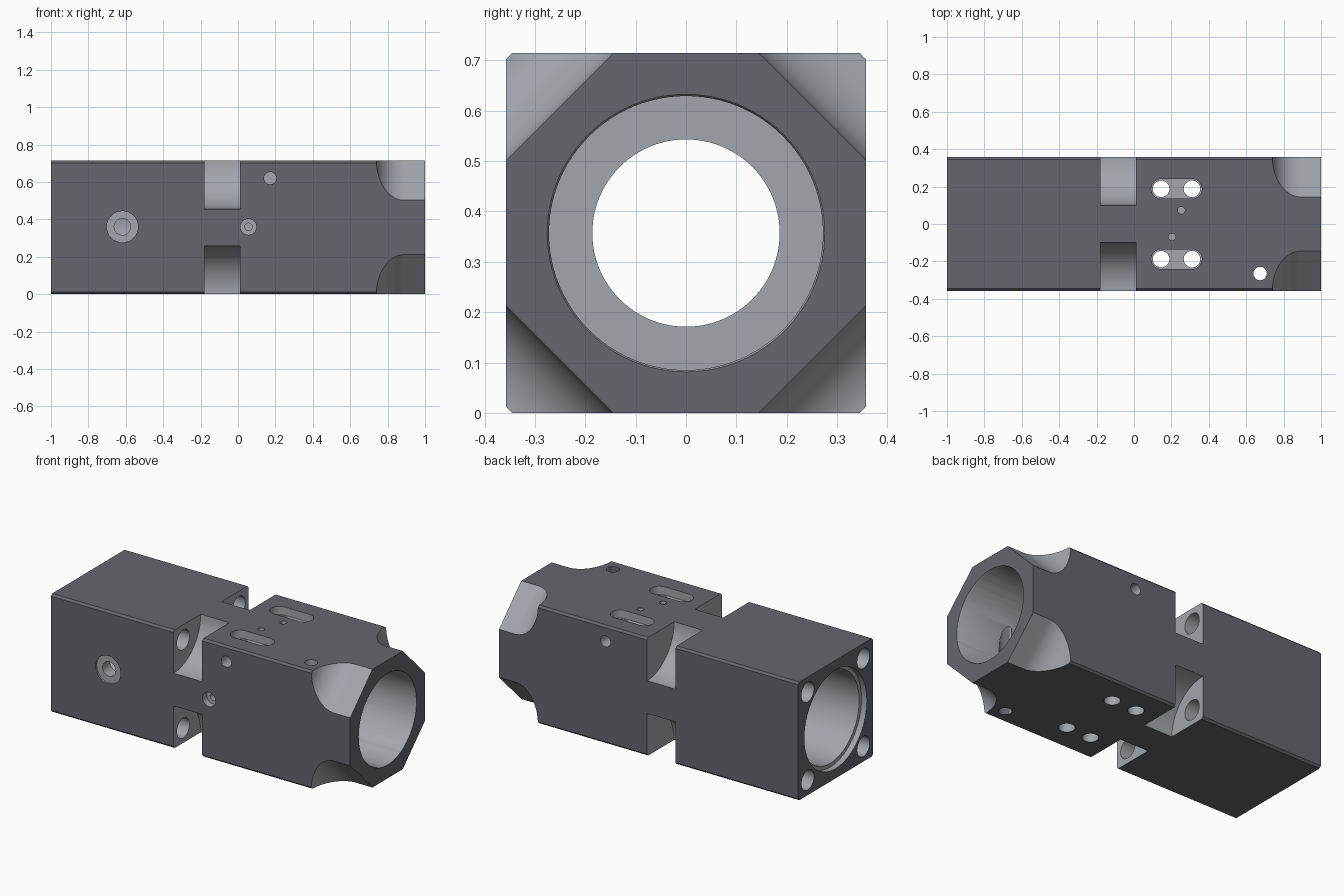
import bpy, bmesh
from math import pi, sin, cos, sqrt
from mathutils import Vector, Matrix

if "Cube" in bpy.data.objects:
    bpy.data.objects.remove(bpy.data.objects["Cube"])

H = 0.357           # half width of the square section
CZ = H              # height of the long axis


def make(name, bm):
    bmesh.ops.recalc_face_normals(bm, faces=bm.faces[:])
    me = bpy.data.meshes.new(name)
    bm.to_mesh(me)
    bm.free()
    ob = bpy.data.objects.new(name, me)
    bpy.context.collection.objects.link(ob)
    return ob


def prism(name, pts, vec):
    bm = bmesh.new()
    face = bm.faces.new([bm.verts.new(p) for p in pts])
    ext = bmesh.ops.extrude_face_region(bm, geom=[face])
    bmesh.ops.translate(bm, vec=Vector(vec),
                        verts=[v for v in ext["geom"] if isinstance(v, bmesh.types.BMVert)])
    return make(name, bm)


def cylinder(name, a, b, r, r2=None, n=32):
    a, b = Vector(a), Vector(b)
    d = b - a
    m = Matrix.Translation((a + b) / 2) @ d.to_track_quat('Z', 'Y').to_matrix().to_4x4()
    bm = bmesh.new()
    bmesh.ops.create_cone(bm, cap_ends=True, segments=n, radius1=r,
                          radius2=r if r2 is None else r2, depth=d.length, matrix=m)
    return make(name, bm)


# Square body with small chamfers on the long edges
c = 0.012
k = H - c
outline = [(k, H), (H, k), (H, -k), (k, -H), (-k, -H), (-H, -k), (-H, k), (-k, H)]
body = prism("cylinder_housing", [(-1, y, CZ + z) for y, z in outline], (2, 0, 0))


def cut(cutter):
    cutter.hide_render = True
    mod = body.modifiers.new("cut", 'BOOLEAN')
    mod.operation, mod.solver, mod.object = 'DIFFERENCE', 'EXACT', cutter
    bpy.context.view_layer.objects.active = body
    bpy.ops.object.modifier_apply(modifier=mod.name)
    bpy.data.objects.remove(cutter)


def drill(a, b, r, n=32):
    cut(cylinder("cutter", a, b, r, n=n))


# Main bores: narrow middle, wide right chamber, wide left chamber with lip
drill((-0.5, 0, CZ), (0.5, 0, CZ), 0.186, 96)
drill((0.03, 0, CZ), (1.1, 0, CZ), 0.272, 96)
drill((-1.1, 0, CZ), (-0.24, 0, CZ), 0.275, 96)
drill((-1.1, 0, CZ), (-0.965, 0, CZ), 0.298, 96)
cut(cylinder("cutter", (0.99, 0, CZ), (1.01, 0, CZ), 0.27, 0.281, 96))

for sy in (-1, 1):
    for sz in (-1, 1):
        # Round corner notch in the middle and the screw hole leading to it
        drill((-0.18, sy * H, CZ + sz * H), (0.01, sy * H, CZ + sz * H), 0.258, 96)
        p = (sy * 0.266, CZ + sz * 0.266)
        drill((-1.1, *p), (-0.1, *p), 0.06)
        # Scooped corner at the right end, leaving an octagonal face
        R, low = 0.15, 0.355
        prof = [(0.74 + R - R * cos(t * pi / 48), low + R - R * sin(t * pi / 48)) for t in range(25)]
        prof += [(1.1, low), (1.1, 0.7), (0.74, 0.7)]
        q = 1 / sqrt(2)
        out, side = Vector((0, sy * q, sz * q)), Vector((0, -sz * q, sy * q))
        base = Vector((0, 0, CZ)) - side * 0.5
        cut(prism("cutter", [base + Vector((x, 0, 0)) + out * d for x, d in prof], side))

# Long pockets on top, each with two holes running through into the chamber and out below
for sy in (-1, 1):
    y, r = sy * 0.188, 0.053
    pts = []
    for cx, start in ((0.31, -pi / 2), (0.145, pi / 2)):
        pts += [(cx + r * cos(start + i * pi / 16), y + r * sin(start + i * pi / 16), 0.665)
                for i in range(17)]
    cut(prism("cutter", pts, (0, 0, 0.2)))
    for x in (0.145, 0.31):
        drill((x, y, -0.1), (x, y, 0.31), 0.0443)
        drill((x, y, 0.41), (x, y, 0.8), 0.0443)
    # Blind hole high on each side face
    x = 0.172 if sy < 0 else 0.288
    drill((x, sy * 0.24, 0.62), (x, sy * 0.5, 0.62), 0.033)

# Vertical through hole near the right end, and two small blind holes on top
drill((0.674, -0.265, -0.1), (0.674, -0.265, 0.8), 0.036)
drill((0.253, 0.073, 0.66), (0.253, 0.073, 0.8), 0.019)
drill((0.203, -0.069, 0.66), (0.203, -0.069, 0.8), 0.019)

# Two stepped ports on the front
for x, r1, r2, depth in ((-0.618, 0.084, 0.044, 0.01), (0.056, 0.043, 0.02, 0.04)):
    drill((x, -0.5, 0.36), (x, -H + depth, 0.36), r1)
    drill((x, -0.5, 0.36), (x, -0.22, 0.36), r2)

# Dark outer skin, lighter machined cuts
for name, col in (("dark_skin", (0.13, 0.135, 0.155, 1)), ("bare_metal", (0.36, 0.38, 0.41, 1))):
    mat = bpy.data.materials.new(name)
    mat.diffuse_color = col
    mat.use_nodes = True
    mat.node_tree.nodes["Principled BSDF"].inputs["Base Color"].default_value = mat.diffuse_color
    body.data.materials.append(mat)
tests = (lambda v: v.x, lambda v: v.y / H, lambda v: (v.z - CZ) / H,
         lambda v: (abs(v.y) + abs(v.z - CZ)) / (H + k))
for f in body.data.polygons:
    vs = [body.data.vertices[i].co for i in f.vertices]
    skin = any(all(abs(abs(t(v)) - 1) < 1e-4 for v in vs) for t in tests)
    f.material_index = 0 if skin else 1

# Smooth bores, crisp edges
bpy.ops.object.select_all(action='DESELECT')
body.select_set(True)
bpy.context.view_layer.objects.active = body
bpy.ops.object.shade_smooth_by_angle(angle=pi / 6)
